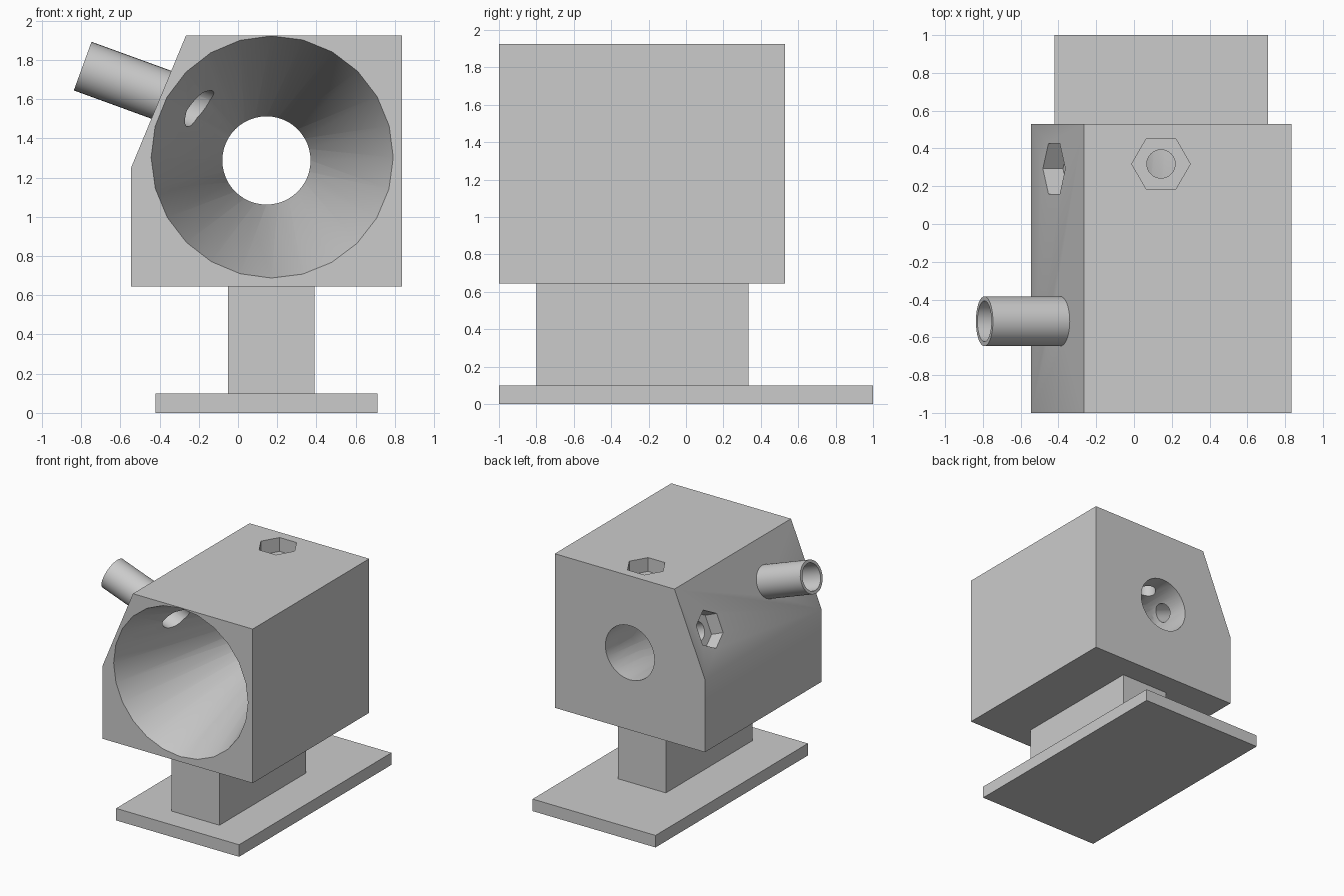
import bpy, bmesh, math
from mathutils import Matrix, Vector

old = bpy.data.objects.get("Cube")
if old:
    bpy.data.objects.remove(old, do_unlink=True)

grey = bpy.data.materials.new("plain grey")
grey.use_nodes = True
GREY = (0.6, 0.6, 0.6, 1)
grey.diffuse_color = GREY
grey.node_tree.nodes["Principled BSDF"].inputs["Base Color"].default_value = GREY


def finish(name, bm):
    bmesh.ops.recalc_face_normals(bm, faces=bm.faces)
    mesh = bpy.data.meshes.new(name)
    bm.to_mesh(mesh)
    bm.free()
    mesh.materials.append(grey)
    obj = bpy.data.objects.new(name, mesh)
    bpy.context.collection.objects.link(obj)
    return obj


def prism(name, profile, y0, y1):
    """Extrude an x-z outline along y."""
    bm = bmesh.new()
    face = bm.faces.new([bm.verts.new((x, y0, z)) for x, z in profile])
    moved = bmesh.ops.extrude_face_region(bm, geom=[face])["geom"]
    verts = [v for v in moved if isinstance(v, bmesh.types.BMVert)]
    bmesh.ops.translate(bm, verts=verts, vec=(0, y1 - y0, 0))
    return finish(name, bm)


def block(name, x0, x1, y0, y1, z0, z1):
    return prism(name, [(x0, z0), (x1, z0), (x1, z1), (x0, z1)], y0, y1)


def rod(name, start, end, r0, sides, r1=None, turn=0):
    """Cylinder or cone between two points; its local x stays in the x-z plane."""
    start, end = Vector(start), Vector(end)
    axis = (end - start).normalized()
    side = Vector((0, 1, 0)) if abs(axis.y) < 0.9 else Vector((0, 0, 1))
    u = side.cross(axis).normalized()
    v = axis.cross(u)
    rot = Matrix((u, v, axis)).transposed().to_4x4()
    bm = bmesh.new()
    bmesh.ops.create_cone(bm, cap_ends=True, segments=sides, radius1=r0,
                          radius2=r0 if r1 is None else r1,
                          depth=(end - start).length,
                          matrix=Matrix.Translation((start + end) / 2) @ rot
                          @ Matrix.Rotation(turn, 4, 'Z'))
    return finish(name, bm)


def cut(target, cutter):
    mod = target.modifiers.new(cutter.name, 'BOOLEAN')
    mod.operation = 'DIFFERENCE'
    mod.solver = 'EXACT'
    mod.object = cutter
    cutter.hide_render = True
    cutter.hide_set(True)
    cutter.display_type = 'WIRE'


# Stand
block("base_plate", -0.42, 0.71, -1, 1, 0, 0.1)
block("pedestal", -0.05, 0.39, -0.8, 0.335, 0.1, 0.645)

# Housing with one slanted shoulder
body = prism("housing", [(-0.545, 0.645), (0.835, 0.645), (0.835, 1.925),
                         (-0.265, 1.925), (-0.545, 1.25)], -1, 0.53)

# Funnel and the straight bore behind it
front, back = Vector((0.17, -1, 1.302)), Vector((0.145, 0.18, 1.287))
step = (back - front) * 0.05
slope = (0.617 - 0.225) * 0.05
cut(body, rod("funnel_cutter", front - step, back + step,
              0.617 + slope, 24, 0.225 - slope))
cut(body, rod("bore_cutter", (0.145, 0.16, 1.287), (0.145, 0.7, 1.287), 0.225, 48))

# Side tube, bored through into the funnel
mouth = Vector((-0.792, -0.515, 1.768))
aim = Vector((math.cos(math.radians(20)), 0, -math.sin(math.radians(20))))
tube = rod("side_tube", mouth, mouth + aim * 0.45, 0.132, 32)
tube_bore = rod("tube_bore_cutter", mouth - aim * 0.1, mouth + aim * 0.85, 0.108, 32)
cut(tube, tube_bore)
cut(body, tube_bore)

# Hexagonal nut pockets with screw holes reaching the bore
shoulder_in = Vector((0.675, 0, -0.28)).normalized()
pockets = [("top", Vector((0.143, 0.318, 1.925)), Vector((0, 0, -1))),
           ("shoulder", Vector((-0.423, 0.293, 1.544)), shoulder_in)]
for label, spot, inward in pockets:
    cut(body, rod(label + "_nut_cutter", spot - inward * 0.1, spot + inward * 0.115,
                  0.155, 6, turn=math.pi / 2))
    cut(body, rod(label + "_screw_cutter", spot - inward * 0.05, spot + inward * 0.55,
                  0.075, 32))

# Apply the cuts, remove the cutters and smooth the round walls
bpy.context.view_layer.update()
graph = bpy.context.evaluated_depsgraph_get()
for obj in (body, tube):
    mesh = bpy.data.meshes.new_from_object(obj.evaluated_get(graph))
    obj.modifiers.clear()
    obj.data = mesh
for obj in list(bpy.data.objects):
    if obj.name.endswith("_cutter"):
        bpy.data.objects.remove(obj, do_unlink=True)
bpy.ops.object.select_all(action='DESELECT')
for obj in (body, tube):
    obj.select_set(True)
bpy.context.view_layer.objects.active = body
bpy.ops.object.shade_smooth_by_angle(angle=math.radians(30))
